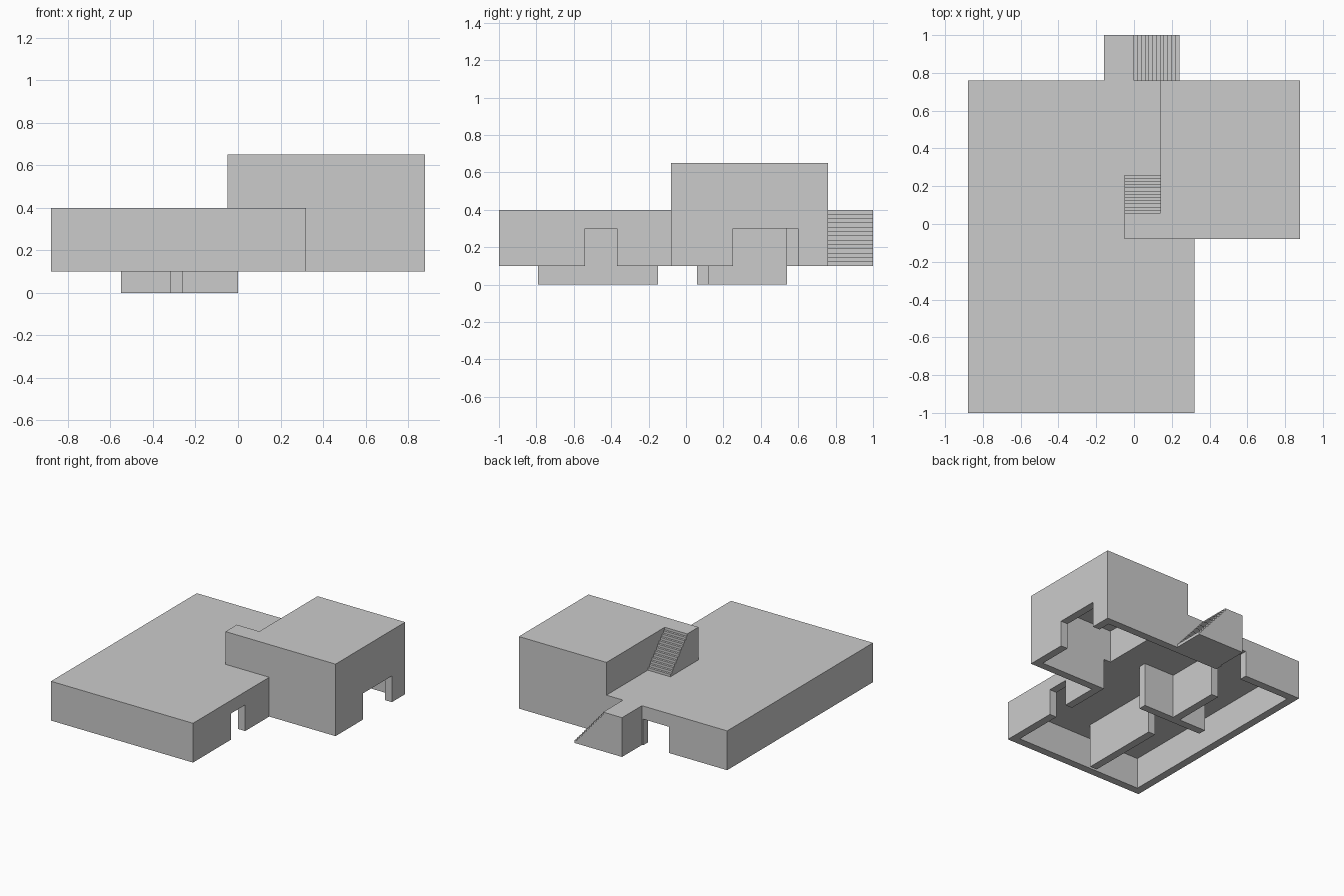
import bpy

if "Cube" in bpy.data.objects:
    bpy.data.objects.remove(bpy.data.objects["Cube"])

T = 0.06      # wall and roof thickness
BASE = 0.10   # bottom of the outer walls


def make(name, verts, faces):
    mesh = bpy.data.meshes.new(name)
    mesh.from_pydata(verts, [], faces)
    mesh.update()
    obj = bpy.data.objects.new(name, mesh)
    bpy.context.collection.objects.link(obj)
    return obj


def prism(name, pts, place, a, b):
    """Extrude a counter-clockwise profile between offsets a and b."""
    n = len(pts)
    verts = [place(u, v, d) for d in (a, b) for u, v in pts]
    faces = [tuple(reversed(range(n))), tuple(range(n, 2 * n))]
    faces += [(i, (i + 1) % n, (i + 1) % n + n, i + n) for i in range(n)]
    return make(name, verts, faces)


def box(name, x0, x1, y0, y1, z0, z1):
    return prism(name, [(x0, y0), (x1, y0), (x1, y1), (x0, y1)],
                 lambda u, v, d: (u, v, d), z0, z1)


def boolean(target, other, op):
    mod = target.modifiers.new(other.name, 'BOOLEAN')
    mod.operation = op
    mod.solver = 'EXACT'
    mod.object = other
    other.hide_render = True


def stair_profile(start, edge, end, z0, z1, steps):
    """Side outline of a landing followed by descending steps."""
    pts = [(start, z1), (start, z0), (end, z0)]
    run, rise = (end - edge) / steps, (z1 - z0) / steps
    for i in range(steps):
        x = end - run * i
        pts.append((x, z0 + rise * (i + 1)))
        if i < steps - 1:
            pts.append((x - run, z0 + rise * (i + 1)))
    return pts


# Building shell: low wing joined with the tall wing
shell = box("building_shell", -0.88, 0.32, -1.0, 0.76, BASE, 0.40)
tall = box("tall_wing", 0.14, 0.88, -0.08, 0.76, BASE, 0.65)
boolean(shell, tall, 'UNION')

# Room cavities, open at the bottom, and three doorways
cutters = [
    box("low_room_cutter", -0.88 + T, 0.32 - T, -1 + T, 0.76 - T, 0, 0.40 - T),
    box("tall_room_cutter", 0.14 + T, 0.88 - T, -0.08 + T, 0.76 - T, 0, 0.65 - T),
    box("low_side_door_cutter", 0.20, 0.40, -0.54, -0.37, 0, 0.30),
    box("tall_side_door_cutter", 0.76, 0.95, 0.25, 0.60, 0, 0.30),
    box("back_door_cutter", -0.39, -0.17, 0.65, 0.82, 0, 0.30),
]
for c in cutters:
    boolean(shell, c, 'DIFFERENCE')

# Apply the booleans and drop the helpers
bpy.context.view_layer.update()
result = bpy.data.meshes.new_from_object(
    shell.evaluated_get(bpy.context.evaluated_depsgraph_get()))
shell.modifiers.clear()
shell.data = result
for c in cutters + [tall]:
    bpy.data.objects.remove(c)

# Roof staircase with landing, descending to the back
prism("roof_stairs", stair_profile(-0.08, 0.04, 0.26, 0.40, 0.65, 13),
      lambda u, v, d: (d, u, v), -0.05, 0.14)

# Back staircase with landing, descending to the right
prism("back_stairs", stair_profile(-0.16, -0.02, 0.24, BASE, 0.40, 13),
      lambda u, v, d: (u, -d, v), -1.0, -0.76)

# Inner partitions reaching below the outer walls
box("front_partition", -0.32, -0.26, -0.79, -0.15, 0, 0.34)
prism("back_partition",
      [(-0.55, 0.06), (0, 0.06), (0, 0.12), (-0.26, 0.12), (-0.26, 0.54),
       (-0.32, 0.54), (-0.32, 0.12), (-0.55, 0.12)],
      lambda u, v, d: (u, v, d), 0, 0.34)
